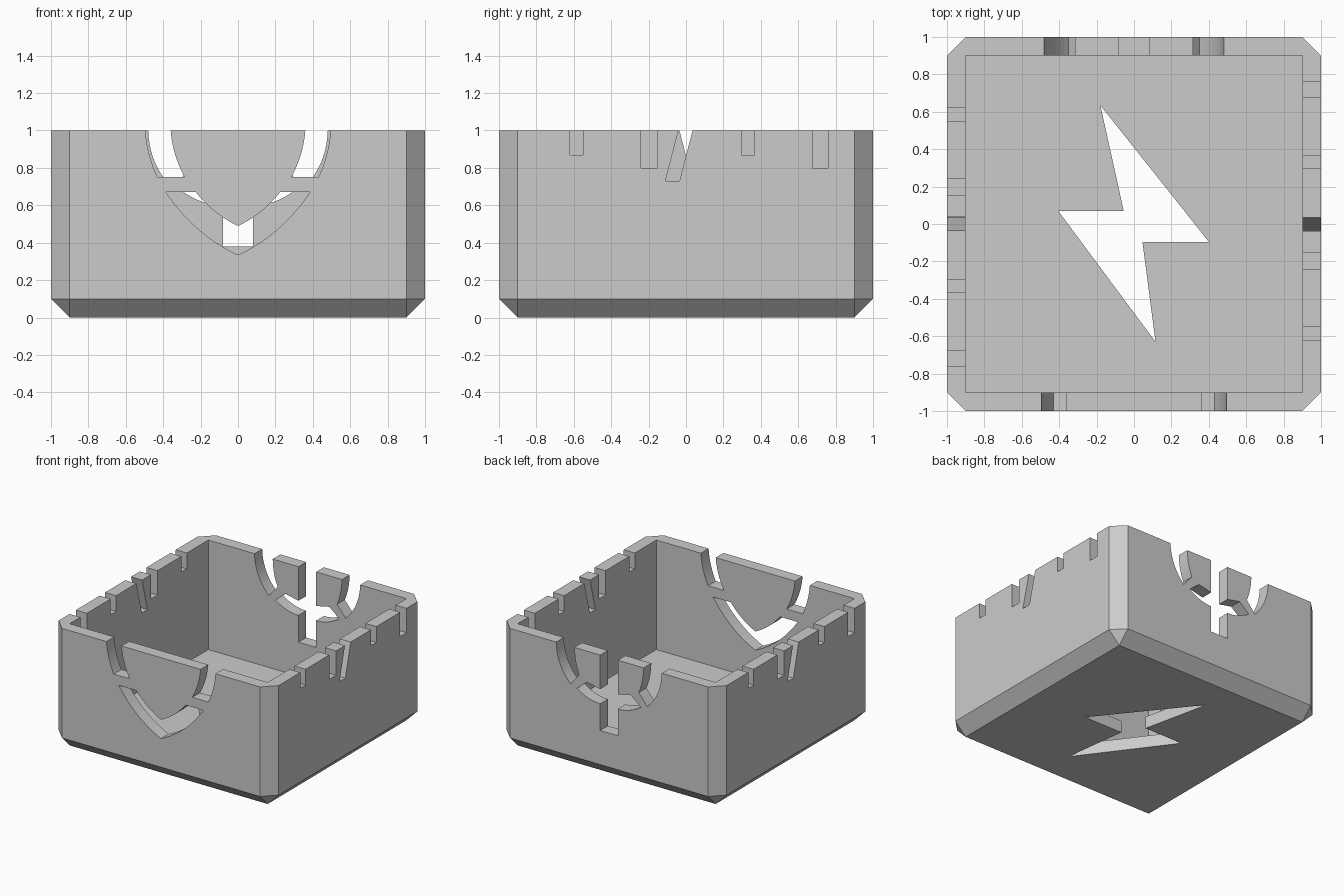
import bpy, bmesh
from mathutils import Vector

if "Cube" in bpy.data.objects:
    bpy.data.objects.remove(bpy.data.objects["Cube"])

T = 0.1  # wall thickness and chamfer size

grey = bpy.data.materials.new("light_grey")
grey.diffuse_color = (0.6, 0.6, 0.6, 1)
grey.use_nodes = True
grey.node_tree.nodes["Principled BSDF"].inputs["Base Color"].default_value = grey.diffuse_color


def add_object(name, bm):
    bmesh.ops.recalc_face_normals(bm, faces=bm.faces)
    mesh = bpy.data.meshes.new(name)
    bm.to_mesh(mesh)
    bm.free()
    mesh.materials.append(grey)
    ob = bpy.data.objects.new(name, mesh)
    bpy.context.collection.objects.link(ob)
    return ob


def prism(name, outline, place, d0, d1):
    """Extrude a 2D outline between depths d0 and d1; place maps (u, v, d) to 3D."""
    bm = bmesh.new()
    near = [bm.verts.new(place(u, v, d0)) for u, v in outline]
    far = [bm.verts.new(place(u, v, d1)) for u, v in outline]
    bm.faces.new(near)
    bm.faces.new(far)
    n = len(outline)
    for i in range(n):
        j = (i + 1) % n
        bm.faces.new((near[i], near[j], far[j], far[i]))
    return add_object(name, bm)


def on_y(u, v, d):
    return Vector((u, d, v))


def on_x(u, v, d):
    return Vector((d, u, v))


def on_z(u, v, d):
    return Vector((u, v, d))


def mirrored(outline):
    return [(-u, v) for u, v in outline]


def curve(a, ctrl, b, n=10):
    """Points on a quadratic curve from a to b."""
    a, c, b = Vector(a), Vector(ctrl), Vector(b)
    return [tuple(a * (1 - t) ** 2 + c * 2 * t * (1 - t) + b * t * t)
            for t in (i / n for i in range(n + 1))]


# Solid body with chamfered uprights and a chamfered base
bm = bmesh.new()
for sx in (-1, 1):
    for sy in (-1, 1):
        bm.verts.new((sx * (1 - T), sy * (1 - T), 0))
        for z in (T, 1):
            bm.verts.new((sx, sy * (1 - T), z))
            bm.verts.new((sx * (1 - T), sy, z))
bmesh.ops.convex_hull(bm, input=bm.verts)
bmesh.ops.dissolve_limit(bm, angle_limit=0.01, verts=bm.verts, edges=bm.edges)
body = add_object("open_box", bm)

cutters = []

# Inner cavity
w = 1 - T
cutters.append(prism("cavity", [(-w, -w), (w, -w), (w, w), (-w, w)], on_z, T, 1.2))

# Bolt-shaped opening in the floor
bolt = [(-0.18, 0.635), (0.4, -0.095), (0.045, -0.095),
        (0.115, -0.63), (-0.405, 0.07), (-0.055, 0.07)]
cutters.append(prism("floor_bolt", bolt, on_z, -0.1, 0.2))

# Front wall: two curved slots above a curved chevron
slot = ([(0.495, 1.1)] + curve((0.495, 1), (0.485, 0.865), (0.43, 0.75))
        + curve((0.285, 0.75), (0.35, 0.87), (0.36, 1)) + [(0.36, 1.1)])
outer = curve((0.385, 0.67), (0.23, 0.44), (0, 0.335))
inner = curve((0, 0.49), (0.13, 0.55), (0.225, 0.67))
chevron = (outer + inner + mirrored(inner)[:0:-1] + mirrored(outer)[-2::-1])
# Split the chevron into two halves overlapping at the centre
half = [(-0.001, 0.49), (-0.001, 0.335)] + outer[::-1] + inner[::-1]
half = outer + [(0, 0.49)] + inner[1:]
chevron = half + []
left = mirrored(half)
chevron = outer + left[len(outer) - 2::-1] + left[:len(outer) - 1:-1] + inner[1:]
for name, shape in (("front_slot", slot), ("front_slot", mirrored(slot)),
                    ("front_chevron", chevron)):
    cutters.append(prism(name, shape, on_y, -1.1, -0.85))

# Back wall: ring slots, lower lobes and a central post opening
ring = ([(0.48, 1.1)] + curve((0.48, 1), (0.475, 0.82), (0.35, 0.69))
        + curve((0.27, 0.785), (0.31, 0.87), (0.315, 1)) + [(0.315, 1.1)])
lobe = [(0.05, 0.6)] + curve((0.08, 0.6), (0.19, 0.6), (0.29, 0.67)) + [
    (0.2, 0.745), (0.08, 0.72), (0.05, 0.72)]
post = [(-0.08, 0.38), (0.08, 0.38), (0.08, 1.1), (-0.08, 1.1)]
for name, shape in (("back_ring", ring), ("back_ring", mirrored(ring)),
                    ("back_lobe", lobe), ("back_lobe", mirrored(lobe)),
                    ("back_post", post)):
    cutters.append(prism(name, shape, on_y, 0.85, 1.1))

# Side walls: square notches and one slanted notch, turned half a circle
notches = [[(a, z), (b, z), (b, 1.1), (a, 1.1)] for a, b, z in (
    (-0.62, -0.55, 0.87), (-0.24, -0.155, 0.8), (0.297, 0.367, 0.87), (0.677, 0.76, 0.8))]
notches.append([(-0.11, 0.73), (-0.035, 0.73), (0.035, 1), (0.035, 1.1),
                (-0.04, 1.1), (-0.04, 1)])
for shape in notches:
    cutters.append(prism("right_notch", shape, on_x, 0.85, 1.1))
    cutters.append(prism("left_notch", mirrored(shape), on_x, -1.1, -0.85))

# Carve every opening, then remove the cutters
bpy.context.view_layer.objects.active = body
for cutter in cutters:
    cutter.hide_render = True
    mod = body.modifiers.new("cut", "BOOLEAN")
    mod.operation = "DIFFERENCE"
    mod.solver = "EXACT"
    mod.object = cutter
    bpy.ops.object.modifier_apply(modifier=mod.name)
    bpy.data.objects.remove(cutter)
